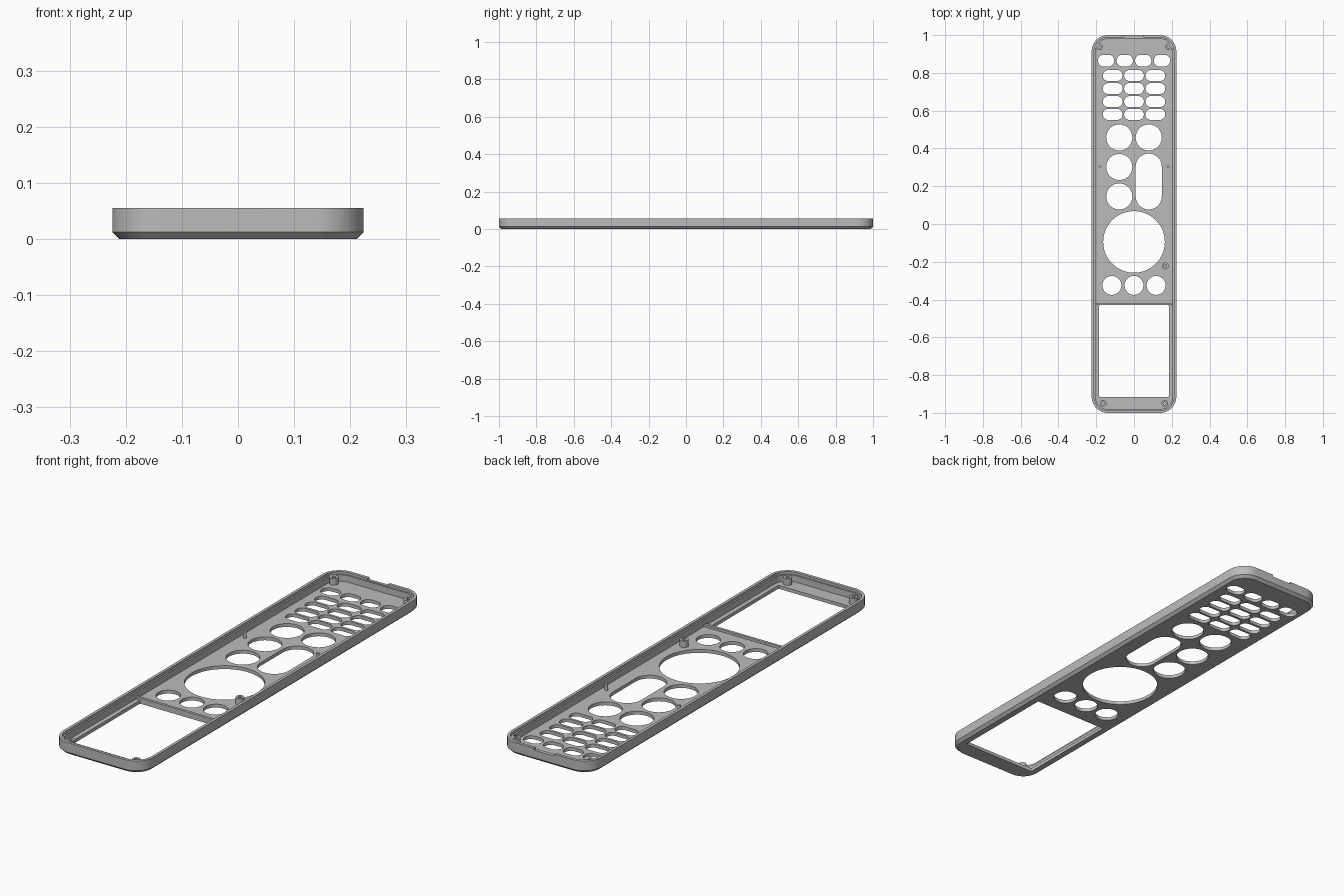
import bpy, bmesh, math

if "Cube" in bpy.data.objects:
    bpy.data.objects.remove(bpy.data.objects["Cube"])

T = 0.015          # face plate thickness
W, L, R = 0.224, 1.0, 0.085   # half width, half length, corner radius

mat = bpy.data.materials.new("grey plastic")
mat.diffuse_color = (0.5, 0.5, 0.5, 1)
mat.use_nodes = True
mat.node_tree.nodes["Principled BSDF"].inputs["Base Color"].default_value = mat.diffuse_color


def rounded(cx, cy, hw, hl, r, n=12):
    """Outline of a rounded rectangle; circles and pills are special cases."""
    pts = []
    for k, (sx, sy) in enumerate([(1, 1), (-1, 1), (-1, -1), (1, -1)]):
        for i in range(n + 1):
            a = math.pi / 2 * (k + i / n)
            p = (cx + sx * (hw - r) + r * math.cos(a),
                 cy + sy * (hl - r) + r * math.sin(a))
            if not pts or math.dist(p, pts[-1]) > 1e-5:
                pts.append(p)
    if math.dist(pts[0], pts[-1]) < 1e-5:
        pts.pop()
    return pts


def finish(ob):
    ob.data.materials.clear()
    ob.data.materials.append(mat)
    bpy.ops.object.select_all(action='DESELECT')
    ob.select_set(True)
    bpy.context.view_layer.objects.active = ob
    bpy.ops.object.shade_smooth_by_angle(angle=math.radians(30))


def add_mesh(name, bm):
    bmesh.ops.recalc_face_normals(bm, faces=bm.faces)
    me = bpy.data.meshes.new(name)
    bm.to_mesh(me)
    bm.free()
    ob = bpy.data.objects.new(name, me)
    bpy.context.collection.objects.link(ob)
    return ob


def plate(name, outlines, z0, z1):
    """Filled outline with holes, extruded from z0 to z1."""
    cu = bpy.data.curves.new(name + "_outline", 'CURVE')
    cu.dimensions, cu.fill_mode = '2D', 'BOTH'
    cu.extrude = (z1 - z0) / 2
    for pts in outlines:
        s = cu.splines.new('POLY')
        s.points.add(len(pts) - 1)
        for p, (x, y) in zip(s.points, pts):
            p.co = (x, y, 0, 1)
        s.use_cyclic_u = True
    tmp = bpy.data.objects.new(name + "_outline", cu)
    bpy.context.collection.objects.link(tmp)
    bpy.context.view_layer.update()
    me = bpy.data.meshes.new_from_object(
        tmp.evaluated_get(bpy.context.evaluated_depsgraph_get()))
    bpy.data.objects.remove(tmp)
    bm = bmesh.new()
    bm.from_mesh(me)
    bmesh.ops.remove_doubles(bm, verts=bm.verts, dist=1e-5)
    bmesh.ops.translate(bm, verts=bm.verts, vec=(0, 0, (z0 + z1) / 2))
    ob = add_mesh(name, bm)
    finish(ob)
    return ob


def box(name, x0, x1, y0, y1, z0, z1):
    bm = bmesh.new()
    bmesh.ops.create_cube(bm, size=1)
    for v in bm.verts:
        v.co = ((x0 + x1) / 2 + v.co.x * (x1 - x0),
                (y0 + y1) / 2 + v.co.y * (y1 - y0),
                (z0 + z1) / 2 + v.co.z * (z1 - z0))
    return add_mesh(name, bm)


# Button openings
holes = [rounded(x, 0.865, 0.043, 0.031, 0.03, 8)
         for x in (-0.148, -0.049, 0.049, 0.148)]
holes += [rounded(x, y, 0.052, 0.029, 0.028, 8)
          for x in (-0.113, 0, 0.113) for y in (0.786, 0.717, 0.648, 0.58)]
holes += [rounded(x, y, 0.069, 0.069, 0.069)
          for x, y in ((-0.078, 0.458), (0.078, 0.458), (-0.078, 0.302), (-0.078, 0.146))]
holes.append(rounded(0.078, 0.225, 0.069, 0.148, 0.069))          # rocker
holes.append(rounded(0, -0.095, 0.163, 0.163, 0.163, 20))         # large dial
holes += [rounded(x, -0.325, 0.05, 0.05, 0.05) for x in (-0.117, 0, 0.117)]
holes.append(rounded(0, -0.672, 0.184, 0.243, 0.004, 3))          # large window

INNER = 0.02
plate("face_plate", [rounded(0, 0, W - INNER, L - INNER, R - INNER)] + holes, 0, T)

# Side wall: bevelled foot, flat rim and inner lip swept round the outline
section = [(INNER, 0), (0.0125, 0), (0, 0.012), (0, 0.055),
           (0.013, 0.055), (0.013, 0.044), (INNER, 0.044)]
bm = bmesh.new()
rings = [[bm.verts.new((x, y, z)) for x, y in rounded(0, 0, W - d, L - d, R - d)]
         for d, z in section]
for i, a in enumerate(rings):
    b = rings[(i + 1) % len(rings)]
    for j in range(len(a)):
        k = (j + 1) % len(a)
        bm.faces.new((a[j], a[k], b[k], b[j]))
wall = add_mesh("side_wall", bm)

# Shallow notch in the rear rim
cutter = box("notch_cutter", -0.05, 0.05, 0.97, 1.03, 0.046, 0.08)
cutter.hide_render = True
cutter.hide_viewport = False
cutter.display_type = 'WIRE'
mod = wall.modifiers.new("notch", 'BOOLEAN')
mod.operation, mod.solver, mod.object = 'DIFFERENCE', 'EXACT', cutter
bpy.context.view_layer.objects.active = wall
wall.select_set(True)
bpy.ops.object.modifier_apply(modifier=mod.name)
bpy.data.objects.remove(cutter)
finish(wall)

# Rib along the edge of the window
finish(box("window_rib", -0.204, 0.204, -0.43, -0.418, T - 0.001, 0.026))

# Hollow screw bosses
for i, (x, y) in enumerate(((-0.183, 0.938), (0.183, 0.938), (-0.163, -0.95),
                            (0.163, -0.95), (0.165, -0.222))):
    plate(f"screw_boss_{i + 1}",
          [rounded(x, y, 0.018, 0.018, 0.018, 6), rounded(x, y, 0.008, 0.008, 0.008, 6)],
          T - 0.001, 0.044)

# Locating pins
for side, x in (("left", -0.18), ("right", 0.18)):
    plate(f"locating_pin_{side}", [rounded(x, 0.305, 0.007, 0.007, 0.007, 5)],
          T - 0.001, 0.044)
